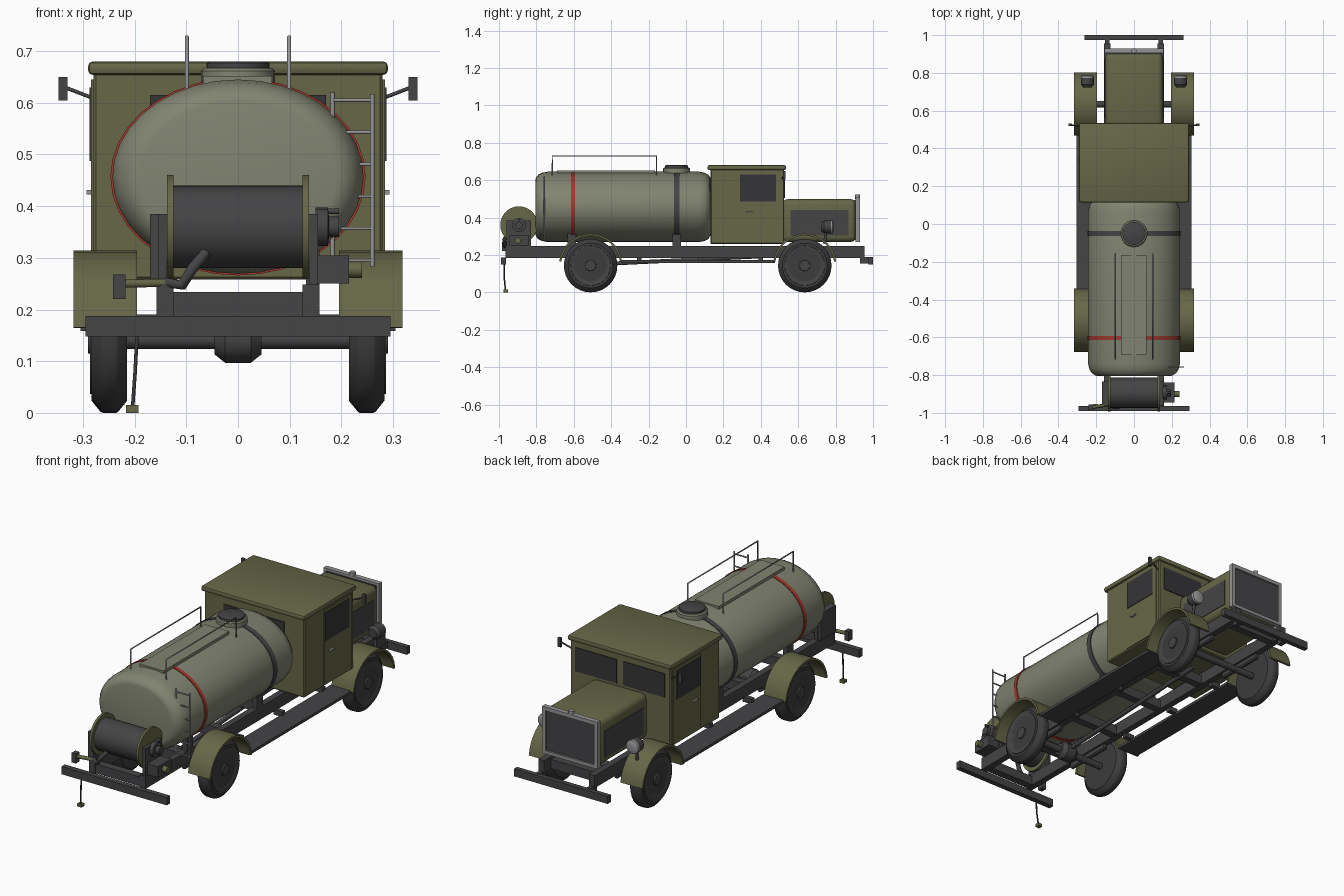
import bpy, bmesh, math
from mathutils import Vector

if "Cube" in bpy.data.objects:
    bpy.data.objects.remove(bpy.data.objects["Cube"])


def material(name, rgb):
    m = bpy.data.materials.new(name)
    m.diffuse_color = (*rgb, 1)
    m.use_nodes = True
    m.node_tree.nodes["Principled BSDF"].inputs["Base Color"].default_value = m.diffuse_color
    return m


OLIVE = material("olive paint", (0.135, 0.135, 0.065))
TANK = material("grey green paint", (0.22, 0.23, 0.165))
DARK = material("dark grey metal", (0.058, 0.058, 0.061))
TYRE = material("tyre rubber", (0.045, 0.045, 0.046))
GLASS = material("dark glass", (0.036, 0.036, 0.039))
STEEL = material("light steel", (0.30, 0.30, 0.31))
RED = material("red stripe", (0.36, 0.04, 0.025))


def finish(name, bm, mat, smooth=False):
    bmesh.ops.recalc_face_normals(bm, faces=bm.faces)
    me = bpy.data.meshes.new(name)
    bm.to_mesh(me)
    bm.free()
    ob = bpy.data.objects.new(name, me)
    bpy.context.collection.objects.link(ob)
    me.materials.append(mat)
    if smooth:
        bpy.ops.object.select_all(action='DESELECT')
        ob.select_set(True)
        bpy.context.view_layer.objects.active = ob
        bpy.ops.object.shade_smooth_by_angle(angle=math.radians(35))
    return ob


def box(name, x, y, z, mat, bevel=0, seg=1):
    """Box from (min, max) pairs, optionally bevelled."""
    bm = bmesh.new()
    bmesh.ops.create_cube(bm, size=1)
    for v in bm.verts:
        v.co = Vector([(r[0] + r[1]) / 2 + c * (r[1] - r[0]) for r, c in zip((x, y, z), v.co)])
    if bevel:
        bmesh.ops.bevel(bm, geom=bm.edges[:], offset=bevel, segments=seg, profile=0.5, affect='EDGES')
    return finish(name, bm, mat, seg > 1)


def pair(name, x, y, z, mat, bevel=0, seg=1):
    """The same box on both sides of the centre plane."""
    box(name + "_right", x, y, z, mat, bevel, seg)
    box(name + "_left", (-x[1], -x[0]), y, z, mat, bevel, seg)


def turned(name, profile, axis, centre, mat, segs=24, scale=(1, 1), caps=True):
    """Rings of (distance along axis, radius) joined around an axis."""
    bm = bmesh.new()
    rings = []
    for t, r in profile:
        ring = []
        for i in range(segs):
            a = 2 * math.pi * i / segs
            u, w = r * math.cos(a) * scale[0], r * math.sin(a) * scale[1]
            p = {'X': (t, u, w), 'Y': (u, t, w), 'Z': (u, w, t)}[axis]
            ring.append(bm.verts.new(Vector(p) + Vector(centre)))
        rings.append(ring)
    for a, b in zip(rings, rings[1:]):
        for i in range(segs):
            j = (i + 1) % segs
            bm.faces.new((a[i], a[j], b[j], b[i]))
    if caps:
        bm.faces.new(rings[0])
        bm.faces.new(rings[-1])
    return finish(name, bm, mat, True)


def tube(name, points, radius, mat):
    """Round bar following a polyline."""
    cu = bpy.data.curves.new(name, 'CURVE')
    cu.dimensions = '3D'
    cu.bevel_depth = radius
    cu.bevel_resolution = 1
    cu.use_fill_caps = True
    sp = cu.splines.new('POLY')
    sp.points.add(len(points) - 1)
    for p, co in zip(sp.points, points):
        p.co = (*co, 1)
    ob = bpy.data.objects.new(name, cu)
    bpy.context.collection.objects.link(ob)
    cu.materials.append(mat)


def arch(name, x0, x1, yc, zc, r_in, r_out, mat, n=16):
    """Wheel arch sheet swept over the wheel."""
    bm = bmesh.new()
    sections = []
    for i in range(n + 1):
        a = math.radians(7 + 166 * i / n)
        c, s = math.cos(a), math.sin(a)
        sections.append([bm.verts.new((x, yc + r * c, zc + r * s))
                         for x, r in ((x0, r_in), (x1, r_in), (x1, r_out), (x0, r_out))])
    for a, b in zip(sections, sections[1:]):
        for k in range(4):
            bm.faces.new((a[k], a[(k + 1) % 4], b[(k + 1) % 4], b[k]))
    bm.faces.new(sections[0])
    bm.faces.new(sections[-1])
    finish(name, bm, mat, True)


# Chassis, bumpers and running boards
pair("frame_rail", (0.125, 0.158), (-0.965, 0.955), (0.185, 0.248), DARK)
for i, y in enumerate((-0.94, -0.62, -0.3, 0.03, 0.34, 0.88)):
    box(f"cross_member_{i}", (-0.13, 0.13), (y - 0.02, y + 0.02), (0.187, 0.234), DARK)
box("rear_bumper", (-0.295, 0.295), (-0.99, -0.963), (0.148, 0.187), DARK)
box("front_bumper", (-0.262, 0.262), (0.975, 1.0), (0.15, 0.188), DARK)
pair("bumper_bracket", (0.13, 0.153), (0.93, 0.98), (0.155, 0.19), DARK)
pair("running_board", (0.19, 0.305), (-0.345, 0.475), (0.158, 0.172), DARK)
for i, y in enumerate((-0.25, 0.08, 0.4)):
    pair(f"board_bracket_{i}", (0.15, 0.2), (y - 0.012, y + 0.012), (0.165, 0.19), DARK)

# Wheels, axles, springs and mudguards
for end, y in (("rear", -0.51), ("front", 0.635)):
    turned(end + "_axle", [(-0.22, 0.017), (0.22, 0.017)], 'X', (0, y, 0.141), DARK, 12)
    pair(end + "_spring", (0.13, 0.153), (y - 0.13, y + 0.13), (0.155, 0.187), DARK, 0.006)
    for side, s in (("right", 1), ("left", -1)):
        c = (0.249 * s, y, 0.143)
        tyre = [(-0.034, 0.108), (-0.034, 0.12), (-0.017, 0.141), (-0.013, 0.143),
                (0.013, 0.143), (0.017, 0.141), (0.034, 0.12), (0.034, 0.108)]
        turned(f"{end}_tyre_{side}", tyre, 'X', c, TYRE, 32)
        turned(f"{end}_wheel_disc_{side}", [(0.03 * s, 0.108), (0.037 * s, 0.106), (0.037 * s, 0.09),
               (0.034 * s, 0.085)], 'X', c, DARK, 32)
        turned(f"{end}_hub_{side}", [(0.03 * s, 0.03), (0.041 * s, 0.028)], 'X', c, DARK, 16)
        xs = sorted((0.195 * s, 0.318 * s))
        arch(f"{end}_mudguard_{side}", xs[0], xs[1], y, 0.145, 0.158, 0.169, OLIVE)
turned("differential", [(-0.045, 0.03), (-0.025, 0.046), (0.025, 0.046), (0.045, 0.03)],
       'X', (0, -0.51, 0.143), DARK, 12)
tube("drive_shaft", [(0, -0.48, 0.15), (0, 0.45, 0.195)], 0.012, DARK)

# Tank with stripe, strap, saddles
half = (0.243, 0.188)
centre = (0, 0, 0.457)
turned("tank", [(-0.805, 0.78), (-0.802, 0.84), (-0.79, 0.915), (-0.77, 0.97), (-0.74, 1),
                (0.07, 1), (0.10, 0.97), (0.12, 0.915), (0.13, 0.82)], 'Y', centre, TANK, 36, half)
for name, y, w, mat in (("red_band", -0.604, 0.010, RED), ("tank_strap", -0.05, 0.014, DARK)):
    turned(name, [(y - w, 0.99), (y - w, 1.016), (y + w, 1.016), (y + w, 0.99)],
           'Y', centre, mat, 36, half, False)
for i, y in enumerate((-0.61, -0.05)):
    pair(f"tank_saddle_{i}", (0.132, 0.158), (y - 0.023, y + 0.023), (0.245, 0.32), DARK)

# Tank top: hatch, walkway and guard rails
turned("hatch_collar", [(0.62, 0.072), (0.662, 0.072), (0.667, 0.066)], 'Z', (0, -0.05, 0), TANK, 24)
turned("hatch_lid", [(0.66, 0.061), (0.677, 0.061), (0.68, 0.055)], 'Z', (0, -0.05, 0), DARK, 24)
box("walkway", (-0.068, 0.066), (-0.69, -0.165), (0.632, 0.652), TANK)
for side, x in (("right", 0.099), ("left", -0.099)):
    tube("guard_rail_" + side, [(x, -0.715, 0.61), (x, -0.715, 0.728), (x, -0.157, 0.728),
                                (x, -0.157, 0.61)], 0.004, STEEL)

# Ladder beside the tank end
tube("ladder_rail_inner", [(0.183, -0.757, 0.30), (0.183, -0.757, 0.62)], 0.0045, STEEL)
tube("ladder_rail_outer", [(0.26, -0.757, 0.283), (0.26, -0.757, 0.617)], 0.0045, STEEL)
for i, z in enumerate((0.295, 0.357, 0.419, 0.481, 0.543, 0.605)):
    tube(f"ladder_rung_{i}", [(0.183, -0.757, z), (0.26, -0.757, z)], 0.0035, STEEL)

# Cab body and roof
box("cab", (-0.28, 0.28), (0.13, 0.525), (0.258, 0.66), OLIVE, 0.005)
box("cab_roof", (-0.29, 0.29), (0.115, 0.535), (0.654, 0.68), OLIVE, 0.009, 2)
pair("door", (0.278, 0.284), (0.285, 0.505), (0.265, 0.645), OLIVE)
pair("door_window", (0.281, 0.287), (0.29, 0.48), (0.487, 0.63), GLASS)
pair("door_handle", (0.283, 0.293), (0.32, 0.355), (0.423, 0.431), STEEL)
pair("windscreen", (0.018, 0.25), (0.522, 0.529), (0.505, 0.625), GLASS)
box("rear_window", (-0.17, 0.17), (0.126, 0.133), (0.5, 0.615), GLASS)
for side, s in (("right", 1), ("left", -1)):
    tube("mirror_arm_" + side, [(0.278 * s, 0.515, 0.608), (0.335 * s, 0.525, 0.63)], 0.004, DARK)
pair("mirror", (0.33, 0.347), (0.519, 0.531), (0.604, 0.65), DARK)

# Bonnet, side vents and radiator
box("bonnet", (-0.152, 0.152), (0.515, 0.91), (0.27, 0.498), OLIVE, 0.028, 3)
pair("bonnet_vent", (0.149, 0.155), (0.56, 0.87), (0.305, 0.44), DARK)
box("radiator_grille", (-0.14, 0.14), (0.9, 0.921), (0.28, 0.495), DARK)
pair("radiator_side", (0.136, 0.155), (0.905, 0.93), (0.27, 0.507), STEEL)
for part, z in (("top", (0.488, 0.507)), ("bottom", (0.27, 0.286))):
    box("radiator_" + part, (-0.137, 0.137), (0.905, 0.93), z, STEEL)
turned("radiator_cap", [(0.5, 0.014), (0.522, 0.014)], 'Z', (0, 0.917, 0), STEEL, 12)

# Headlamps on stalks
for side, s in (("right", 1), ("left", -1)):
    c = (0.247 * s, 0, 0.35)
    turned("headlamp_" + side, [(0.722, 0.022), (0.738, 0.034), (0.778, 0.034)], 'Y', c, DARK, 20)
    turned("headlamp_lens_" + side, [(0.774, 0.035), (0.783, 0.034), (0.788, 0.024)], 'Y', c, STEEL, 20)
    tube("headlamp_stalk_" + side, [(0.247 * s, 0.75, 0.33), (0.247 * s, 0.74, 0.26)], 0.008, DARK)

# Hose reel and its stand
rc = (0, -0.893, 0.36)
turned("hose_drum", [(-0.128, 0.08), (0.128, 0.08)], 'X', rc, DARK, 28)
for side, s in (("right", 1), ("left", -1)):
    turned("reel_flange_" + side, [(0.125 * s, 0.1), (0.137 * s, 0.1)], 'X', rc, OLIVE, 28)
pair("reel_stand", (0.137, 0.155), (-0.96, -0.83), (0.19, 0.385), DARK)
box("reel_bearing", (-0.17, -0.15), (-0.955, -0.835), (0.25, 0.385), DARK)
turned("reel_motor", [(0.15, 0.037), (0.174, 0.037), (0.176, 0.02), (0.195, 0.02)], 'X', rc, DARK, 16)
tube("reel_crank", [(0.172, -0.893, 0.39), (0.195, -0.893, 0.39)], 0.006, DARK)
box("control_box", (0.155, 0.215), (-0.945, -0.84), (0.25, 0.305), DARK)
turned("control_knob", [(0.215, 0.016), (0.24, 0.016)], 'X', (0, -0.9, 0.277), OLIVE, 12)

# Outlet pipe, hose end and earthing strap
tube("outlet_pipe", [(-0.222, -0.97, 0.25), (-0.125, -0.955, 0.252)], 0.009, OLIVE)
box("outlet_cap", (-0.242, -0.218), (-0.985, -0.955), (0.22, 0.268), DARK)
tube("hose_end", [(-0.14, -0.955, 0.253), (-0.108, -0.968, 0.247), (-0.088, -0.972, 0.28),
                  (-0.062, -0.955, 0.31)], 0.011, DARK)
tube("earthing_strap", [(-0.195, -0.972, 0.16), (-0.199, -0.972, 0.08), (-0.204, -0.965, 0.01)], 0.004, TYRE)
box("earthing_weight", (-0.217, -0.193), (-0.975, -0.952), (0, 0.015), OLIVE)
